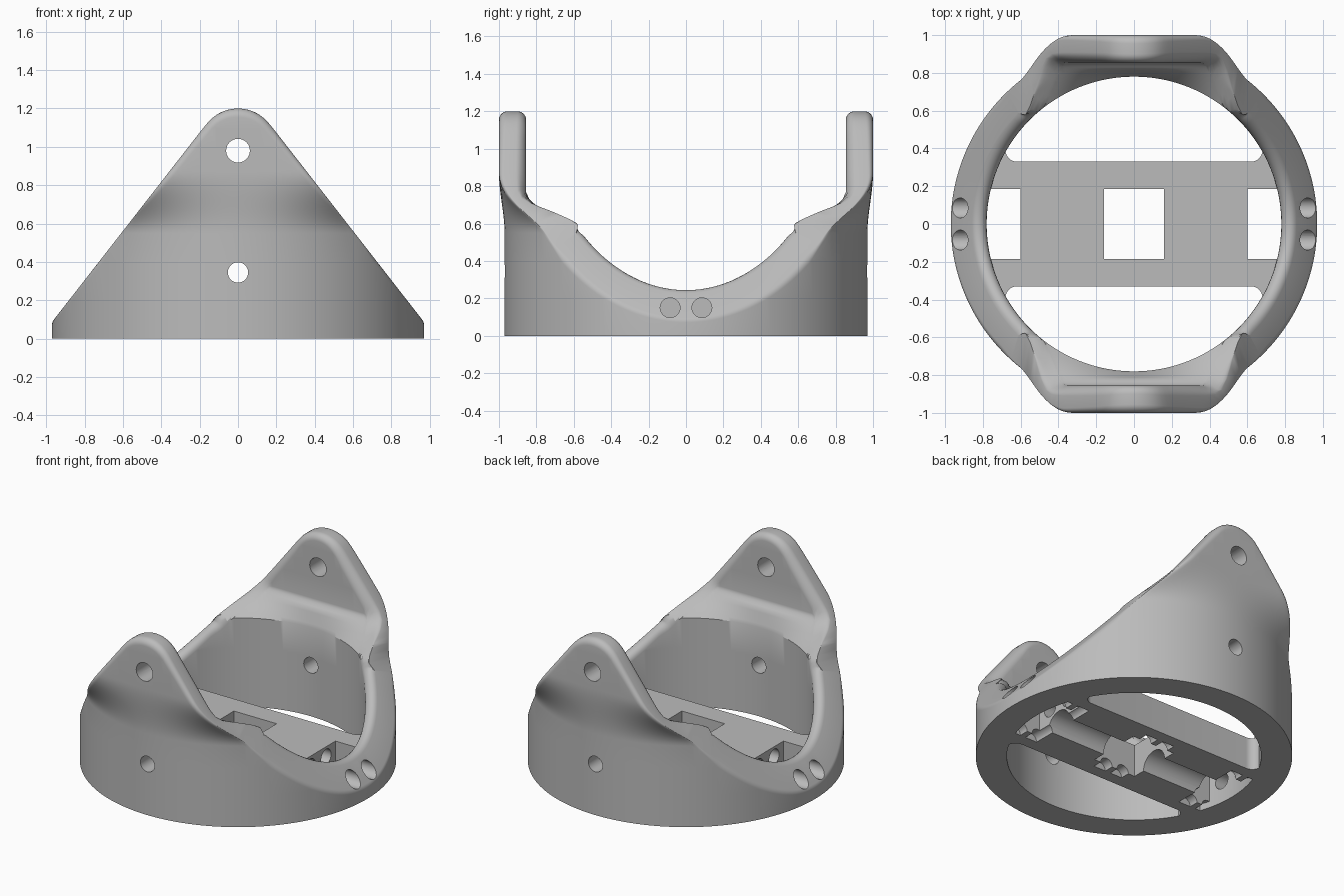
import bpy, bmesh
from math import sin, cos, pi, atan, hypot, sqrt, radians
from mathutils import Vector

old = bpy.data.objects.get("Cube")
if old:
    bpy.data.objects.remove(old, do_unlink=True)

grey = bpy.data.materials.new("plain grey")
grey.use_nodes = True
grey.diffuse_color = (0.5, 0.5, 0.5, 1)
grey.node_tree.nodes["Principled BSDF"].inputs["Base Color"].default_value = (0.5, 0.5, 0.5, 1)

OUTER, INNER, ROUND = 0.97, 0.78, 0.045
SLOPE, CAP = 1.283, 0.208           # side slope and apex radius of the ears
CAP_X = CAP * SLOPE / hypot(1, SLOPE)
PLATE_TOP = 0.22


def make_object(name, bm):
    bmesh.ops.recalc_face_normals(bm, faces=bm.faces)
    mesh = bpy.data.meshes.new(name)
    bm.to_mesh(mesh)
    bm.free()
    mesh.materials.append(grey)
    obj = bpy.data.objects.new(name, mesh)
    bpy.context.collection.objects.link(obj)
    return obj


# Height of the rim above a given x: straight flanks and a round apex
def rim(x):
    x = abs(x)
    if x < CAP_X:
        return 1.2 - CAP + sqrt(CAP * CAP - x * x)
    return 0.08 + (0.975 - x) * SLOPE


def rim_slope(x):
    x = abs(x)
    return x / sqrt(CAP * CAP - x * x) if x < CAP_X else SLOPE


# Wall surfaces: round below, blending to flat ears above
def outer_wall(t, z):
    s = min(max((z - 0.55) / 0.32, 0), 1)
    s = s * s * (3 - 2 * s)
    y = OUTER * abs(cos(t)) * (1 - s) + s
    return Vector((OUTER * sin(t), y if cos(t) > 0 else -y))


def inner_wall(t, z):
    s = min(max((z - 0.6) / 0.11, 0), 1)
    y = INNER * abs(cos(t)) * (1 - s) + 0.82 * s
    y += 0.035 * sin(pi / 2 * min(max((z - 0.71) / 0.05, 0), 1))
    return Vector((INNER * sin(t), y if cos(t) > 0 else -y))


# Rounded rim edge in one upright section, from the wall to the top
def rounded_edge(wall, t, x, direction, drop):
    k = hypot(1, rim_slope(x) * direction.y)
    g = drop / k
    centre = rim(x) / k - ROUND * (g + hypot(1, g))
    points = []
    for i in range(8):
        a = i / 7 * (pi / 2 + atan(g))
        z = (centre + ROUND * sin(a)) * k
        p = wall(t, z) + direction * ROUND * (1 - cos(a))
        points.append((p.x, p.y, z))
    return points


def wall_points(wall, t, levels, top):
    points = []
    for level in levels:
        z = min(level, top)
        p = wall(t, z)
        points.append((p.x, p.y, z))
    return points


def section(t):
    xo, xi = OUTER * sin(t), INNER * sin(t)
    across = outer_wall(t, rim(xo)) - inner_wall(t, rim(xi))
    drop = (rim(xi) - rim(xo)) / across.length
    across.normalize()
    out_edge = rounded_edge(outer_wall, t, xo, -across, -drop)
    in_edge = rounded_edge(inner_wall, t, xi, across, drop)
    out_levels = [0, 0.2, 0.4] + [0.55 + 0.02 * i for i in range(17)] + [1, 1.1]
    in_levels = [0, 0.2, 0.4] + [0.6 + 0.022 * i for i in range(6)] \
        + [0.71 + 0.01 * i for i in range(1, 6)] + [0.9, 1, 1.1]
    out = wall_points(outer_wall, t, out_levels, out_edge[0][2]) + out_edge
    inn = wall_points(inner_wall, t, in_levels, in_edge[0][2]) + in_edge
    return out + inn[::-1]


# Ring body with two ears
bm = bmesh.new()
COUNT = 240
columns = [[bm.verts.new(p) for p in section(2 * pi * (i + 0.5) / COUNT)] for i in range(COUNT)]
for i in range(COUNT):
    a, b = columns[i - 1], columns[i]
    for j in range(len(a)):
        bm.faces.new((a[j - 1], b[j - 1], b[j], a[j]))
bmesh.ops.remove_doubles(bm, verts=bm.verts, dist=0.00002)
bmesh.ops.dissolve_degenerate(bm, edges=bm.edges, dist=0.00001)
ring = make_object("ring_body", bm)

# Cross plate with flared ends
corner = atan(0.39 / 0.68)
quarter = [(0.62 + 0.06 * sin(a), 0.39 - 0.06 * cos(a)) for a in [pi / 16 * i for i in range(9)]]
quarter += [(0.785 * cos(a), 0.785 * sin(a)) for a in [corner * (1 - i / 12) for i in range(1, 12)]]
half = quarter + [(x, -y) for x, y in quarter[::-1]]
outline = half + [(-x, -y) for x, y in half]
bm = bmesh.new()
base = bm.faces.new([bm.verts.new((x, y, 0)) for x, y in outline])
grown = bmesh.ops.extrude_face_region(bm, geom=[base], use_keep_orig=True)
bmesh.ops.translate(bm, vec=(0, 0, PLATE_TOP),
                    verts=[v for v in grown["geom"] if isinstance(v, bmesh.types.BMVert)])
plate = make_object("cross_plate", bm)


# Cutters
def rod(centre, radius, length, axis):
    bm = bmesh.new()
    bmesh.ops.create_cone(bm, cap_ends=True, segments=32, radius1=radius, radius2=radius, depth=length)
    obj = make_object("rod_cutter", bm)
    obj.location = centre
    if axis == "x":
        obj.rotation_euler.y = radians(90)
    else:
        obj.rotation_euler.x = radians(90)
    return obj


def box(centre, size):
    bm = bmesh.new()
    bmesh.ops.create_cube(bm, size=1)
    bmesh.ops.scale(bm, vec=size, verts=bm.verts)
    obj = make_object("box_cutter", bm)
    obj.location = centre
    return obj


def cut(cutter, *targets):
    cutter.hide_render = True
    for target in targets:
        mod = target.modifiers.new("cut", "BOOLEAN")
        mod.operation = "DIFFERENCE"
        mod.solver = "EXACT"
        mod.object = cutter
        bpy.context.view_layer.objects.active = target
        bpy.ops.object.modifier_apply(modifier=mod.name)
    bpy.data.objects.remove(cutter, do_unlink=True)


# Pivot holes in the ears and screw holes in the wall
cut(rod((0, 0, 0.98), 0.062, 2.4, "y"), ring)
cut(rod((0, 0, 0.345), 0.053, 2.4, "y"), ring)

# Centre window, end slots and the underside channel
cut(box((0, 0, 0.1), (0.32, 0.37, 0.6)), plate)
for side in (-1, 1):
    cut(box((side * 0.7, 0, 0.1), (0.2, 0.37, 0.6)), plate)
cut(rod((0, 0, 0), 0.1, 1.3, "x"), plate)

# Paired bolt holes through the low sides
for side in (-1, 1):
    for y in (-0.085, 0.085):
        cut(rod((side * 0.82, y, 0.15), 0.053, 0.6, "x"), ring, plate)

# Short underside grooves beside the openings
for x in (-0.68, 0, 0.68):
    for step in (-0.065, 0.065):
        cut(rod((x + step, 0, 0), 0.045, 0.5, "y"), plate)

# Smooth shading with sharp edges kept
for obj in (ring, plate):
    bpy.ops.object.select_all(action="DESELECT")
    obj.select_set(True)
    bpy.context.view_layer.objects.active = obj
    bpy.ops.object.shade_smooth_by_angle(angle=radians(30))
